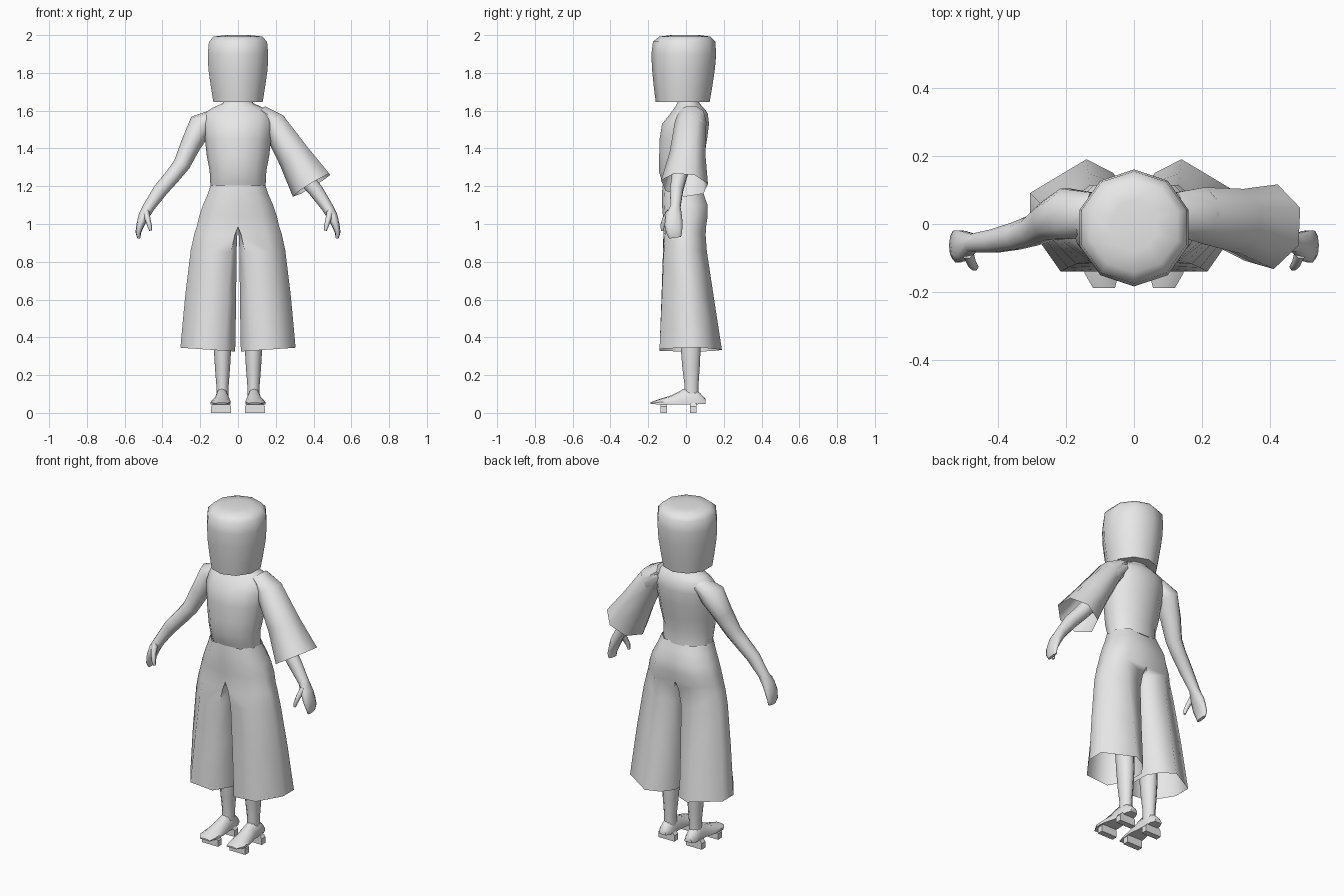
import bpy, bmesh, math
from mathutils import Vector

if "Cube" in bpy.data.objects:
    bpy.data.objects.remove(bpy.data.objects["Cube"])

grey = bpy.data.materials.new("plain_grey")
grey.diffuse_color = (0.8, 0.8, 0.8, 1)
grey.use_nodes = True
grey.node_tree.nodes["Principled BSDF"].inputs["Base Color"].default_value = grey.diffuse_color


def finish(name, bm, mirror=False, angle=70):
    bmesh.ops.recalc_face_normals(bm, faces=bm.faces)
    me = bpy.data.meshes.new(name)
    bm.to_mesh(me)
    bm.free()
    me.materials.append(grey)
    ob = bpy.data.objects.new(name, me)
    bpy.context.collection.objects.link(ob)
    bpy.ops.object.select_all(action='DESELECT')
    ob.select_set(True)
    bpy.context.view_layer.objects.active = ob
    bpy.ops.object.shade_smooth_by_angle(angle=math.radians(angle))
    if mirror:
        ob.modifiers.new("mirror", 'MIRROR').merge_threshold = 0.0005
    return ob


def loft(rings, start=True, end=True):
    """Skin a list of rings that share one point count."""
    bm = bmesh.new()
    loops = [[bm.verts.new(p) for p in r] for r in rings]
    n = len(loops[0])
    for a, b in zip(loops, loops[1:]):
        for i in range(n):
            j = (i + 1) % n
            bm.faces.new((a[i], a[j], b[j], b[i]))
    if start:
        bm.faces.new(loops[0][::-1])
    if end:
        bm.faces.new(loops[-1])
    return bm


def level(z, rx, y0, y1, n, cx=0.0, turn=0.0):
    """Horizontal oval between depths y0 and y1."""
    cy, ry = (y0 + y1) / 2, (y1 - y0) / 2
    return [Vector((cx + rx * math.cos(turn + math.tau * i / n),
                    cy + ry * math.sin(turn + math.tau * i / n), z)) for i in range(n)]


def tube(path, n, turn=0.0, **caps):
    """Path of (x, y, z, half thickness, half depth); rings stand across the path."""
    pts = [Vector(p[:3]) for p in path]
    rings = []
    for i, p in enumerate(path):
        lo = max(i - 1, 0)
        t = (pts[min(i + 1, len(pts) - 1)] - pts[lo]).normalized()
        u = Vector((0, 1, 0)).cross(t).normalized()
        v = t.cross(u)
        rings.append([pts[i] + u * p[3] * math.cos(turn + math.tau * k / n)
                      + v * p[4] * math.sin(turn + math.tau * k / n) for k in range(n)])
    return loft(rings, **caps)


# Head covering, ten-sided with a slightly domed top
head = [(1.645, .137, -.160, .125), (1.72, .150, -.170, .138), (1.82, .165, -.180, .153),
        (1.90, .168, -.183, .160), (1.965, .162, -.175, .155), (1.992, .135, -.142, .130),
        (2.0, .07, -.08, .07)]
finish("head", loft([level(*h, 10, turn=math.pi / 10) for h in head]))

# Torso and neck
torso = [(1.195, .146, -.120, .085), (1.22, .147, -.128, .084), (1.28, .150, -.147, .085),
         (1.36, .165, -.145, .100), (1.45, .175, -.143, .115), (1.53, .185, -.130, .125),
         (1.585, .180, -.085, .118), (1.615, .135, -.062, .095), (1.64, .080, -.047, .072),
         (1.70, .060, -.045, .065)]
finish("torso", loft([level(*t, 14) for t in torso]))

# Wide trousers: blend from an angular hem to a half oval at the hips
HEM = [(.43, 1), (1, .70), (1, .39), (.69, 0), (.19, 0), (0, .33), (0, .67), (.16, .88)]
HIP = [(.6, .95), (.95, .68), (.95, .32), (.6, .05), (0, 0), (0, .33), (0, .67), (0, .94)]
legs = [(.325, .015, .305, -.140, .190, 0), (.60, .010, .282, -.130, .150, .15),
        (.85, .008, .255, -.122, .115, .4), (.94, .004, .240, -.120, .112, .7),
        (.985, 0, .230, -.120, .118, 1), (1.04, 0, .217, -.122, .127, 1),
        (1.10, 0, .196, -.127, .127, 1), (1.16, 0, .168, -.127, .105, 1),
        (1.205, 0, .152, -.124, .087, 1)]
rings = []
for z, x0, x1, y0, y1, t in legs:
    ring = []
    for (a, b), (c, d) in zip(HEM, HIP):
        u, v = a + (c - a) * t, b + (d - b) * t
        ring.append(Vector((x0 + (x1 - x0) * u, y0 + (y1 - y0) * v, z + .02 * u * (1 - t))))
    rings.append(ring)
bm = loft(rings, start=False, end=False)
inner = [f for f in bm.faces if all(abs(v.co.x) < 1e-5 for v in f.verts)]
bmesh.ops.delete(bm, geom=inner, context='FACES')
finish("trousers", bm, mirror=True)

# Lower legs
shin = [(.075, .033, -.012, .068), (.15, .033, -.010, .068), (.24, .040, -.022, .075),
        (.34, .046, -.030, .080), (.50, .050, -.040, .075), (.80, .065, -.060, .070)]
finish("lower_leg", loft([level(*s, 10, cx=.082) for s in shin]), mirror=True)

# Feet, lofted from heel to toe
foot = [(.102, .085, .022, .048, .075), (.075, .085, .034, .046, .105),
        (.03, .085, .037, .045, .135), (-.015, .085, .038, .045, .125),
        (-.08, .090, .050, .045, .092), (-.145, .095, .050, .045, .072),
        (-.188, .088, .032, .047, .056)]
rings = []
for y, cx, w, z0, z1 in foot:
    rings.append([Vector((cx + w * a, y, z0 + (z1 - z0) * b)) for a, b in
                  ((-1, .0), (1, .0), (1, .4), (.55, .9), (0, 1), (-.55, .9), (-1, .4))])
finish("foot", loft(rings), mirror=True, angle=50)

# Two sandal teeth under each foot
for name, y0, y1 in (("front_sole_block", -.135, -.100), ("back_sole_block", .020, .055)):
    outline = ((.038, 0), (.142, 0), (.142, .035), (.130, .052), (.050, .052), (.038, .035))
    finish(name, loft([[Vector((x, y, z)) for x, z in outline] for y in (y0, y1)]),
           mirror=True, angle=30)

# Arms down to the wrist, then a flat palm and curled fingers
arm = [(.12, .035, 1.575, .035, .06), (.195, .030, 1.525, .068, .078),
       (.25, .010, 1.42, .054, .060), (.298, -.020, 1.315, .045, .046),
       (.345, -.035, 1.255, .041, .042), (.41, -.050, 1.18, .039, .036),
       (.472, -.056, 1.09, .031, .028), (.500, -.064, 1.04, .028, .046),
       (.517, -.066, .995, .021, .050), (.528, -.062, .955, .015, .044),
       (.525, -.058, .928, .009, .034)]
finish("arm", tube(arm, 10), mirror=True)
thumb = [(.488, -.085, 1.065, .018, .020), (.478, -.112, 1.025, .015, .016),
         (.468, -.125, .990, .012, .013), (.463, -.125, .965, .007, .008)]
finish("thumb", tube(thumb, 6), mirror=True)

# Single flared sleeve, open at the cuff
sleeve = [(.12, .030, 1.595, .040, .065), (.19, .025, 1.535, .070, .085),
          (.30, .008, 1.36, .092, .098), (.393, -.008, 1.207, .120, .128)]
finish("sleeve", tube(sleeve, 7, end=False), angle=60)
